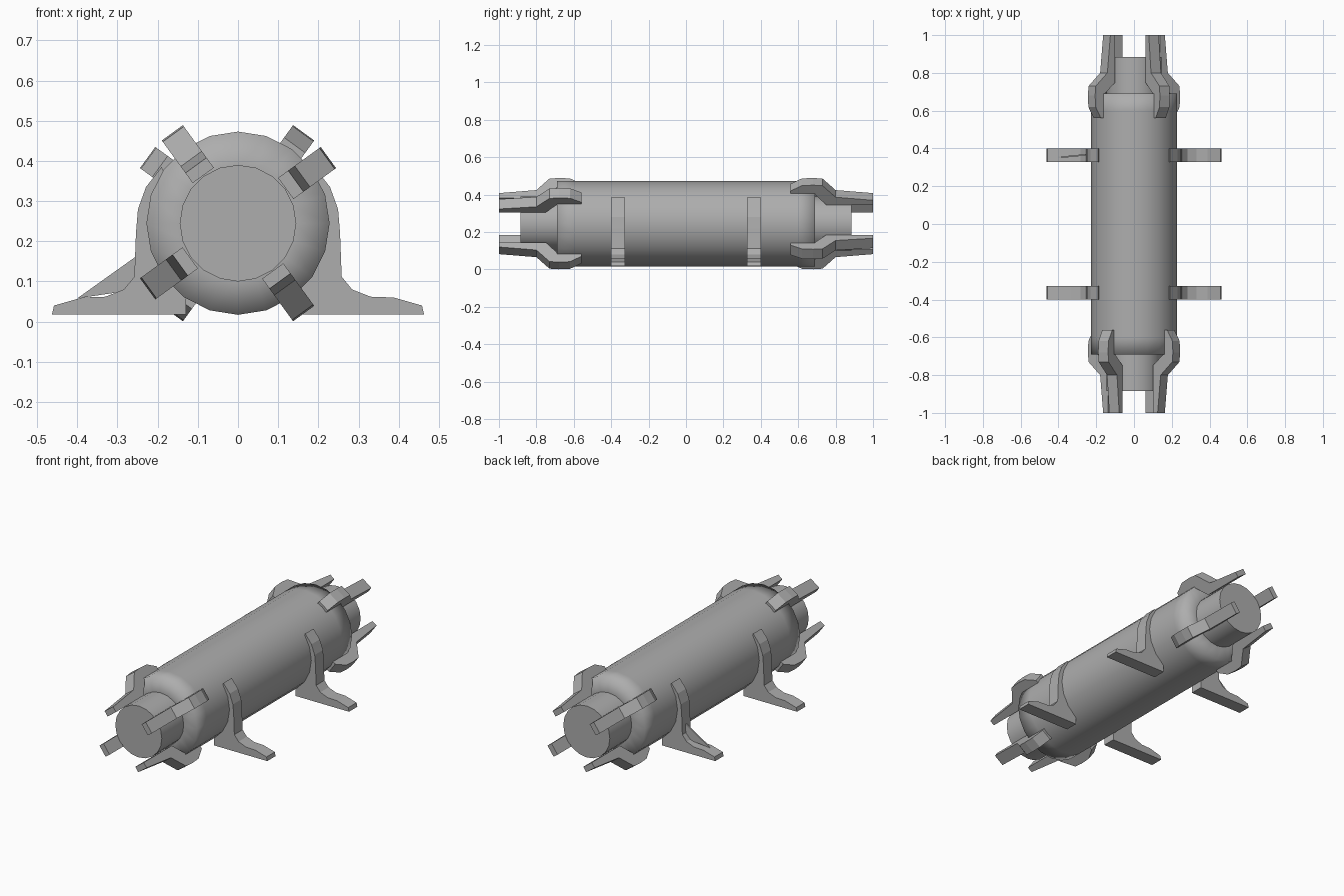
import bpy, bmesh
from math import sin, cos, pi, radians

cube = bpy.data.objects.get("Cube")
if cube:
    bpy.data.objects.remove(cube, do_unlink=True)

AXIS_Z = 0.245
SIDES = 20

grey = bpy.data.materials.new("plain grey")
grey.use_nodes = True
grey.diffuse_color = (0.42, 0.42, 0.42, 1)
grey.node_tree.nodes["Principled BSDF"].inputs["Base Color"].default_value = grey.diffuse_color


def finish(name, bm, smooth_angle=None):
    bmesh.ops.recalc_face_normals(bm, faces=bm.faces)
    mesh = bpy.data.meshes.new(name)
    bm.to_mesh(mesh)
    bm.free()
    mesh.materials.append(grey)
    obj = bpy.data.objects.new(name, mesh)
    bpy.context.collection.objects.link(obj)
    if smooth_angle:
        bpy.ops.object.select_all(action="DESELECT")
        obj.select_set(True)
        bpy.context.view_layer.objects.active = obj
        bpy.ops.object.shade_smooth_by_angle(angle=radians(smooth_angle))
    return obj


def lathe(name, profile, smooth_angle):
    """Turn (radius, y) points around the long axis; close both ends."""
    bm = bmesh.new()
    rings = [[bm.verts.new((r * sin(2 * pi * i / SIDES), y, AXIS_Z + r * cos(2 * pi * i / SIDES)))
              for i in range(SIDES)] for r, y in profile]
    for a, b in zip(rings, rings[1:]):
        for i in range(SIDES):
            j = (i + 1) % SIDES
            bm.faces.new((a[i], a[j], b[j], b[i]))
    bm.faces.new(rings[0])
    bm.faces.new(rings[-1])
    return finish(name, bm, smooth_angle)


def prism(name, outline, half, place):
    """Extrude an outline to both sides; place() maps it into the model."""
    bm = bmesh.new()
    a, b = [[bm.verts.new(place(u, v, w)) for u, v in outline] for w in (-half, half)]
    bm.faces.new(a)
    bm.faces.new(b)
    for i in range(len(a)):
        j = (i + 1) % len(a)
        bm.faces.new((a[i], a[j], b[j], b[i]))
    return finish(name, bm)


# Outer housing with softly shaded shoulders, and the core through it
lathe("housing", [(0.14, -0.69), (0.228, -0.69), (0.228, -0.6),
                  (0.228, 0.6), (0.228, 0.69), (0.14, 0.69)], 100)
lathe("core", [(0.145, -0.885), (0.145, 0.885)], 40)

# Cranked clamp arms: four around each end
arm_outline = [(-1, 0.147), (-1, 0.178), (-0.8, 0.198), (-0.73, 0.274), (-0.68, 0.278),
               (-0.62, 0.275), (-0.56, 0.24), (-0.56, 0.215), (-0.69, 0.215), (-0.75, 0.147)]
for end, side in (("front", 1), ("back", -1)):
    for k in range(4):
        angle = radians(36 + 90 * k)

        def place_arm(y, r, w):
            x = r * cos(angle) - w * sin(angle)
            return (side * x, side * y, AXIS_Z + r * sin(angle) + w * cos(angle))

        prism(f"{end}_clamp_arm_{k + 1}", arm_outline, 0.0325, place_arm)

# Curved feet, a pair near each end
foot_outline = [(0.13, 0.018), (0.463, 0.018), (0.458, 0.04), (0.388, 0.06), (0.33, 0.062),
                (0.284, 0.08), (0.258, 0.112), (0.254, 0.22), (0.249, 0.28),
                (0.229, 0.335), (0.19, 0.385), (0.16, 0.3), (0.16, 0.15), (0.13, 0.1)]
for end, y0 in (("front", -0.364), ("back", 0.364)):
    for label, side in (("left", 1), ("right", -1)):
        prism(f"{end}_{label}_foot", foot_outline, 0.037,
              lambda x, z, w: (side * x, y0 + w, z))

# Thin slanted gusset on the back right foot
prism("back_right_gusset", [(-0.25, 0.165), (-0.4, 0.058), (-0.25, 0.08)], 0.004,
      lambda x, z, w: (x, 0.36 + 0.1 * (x + 0.32) + w, z))
